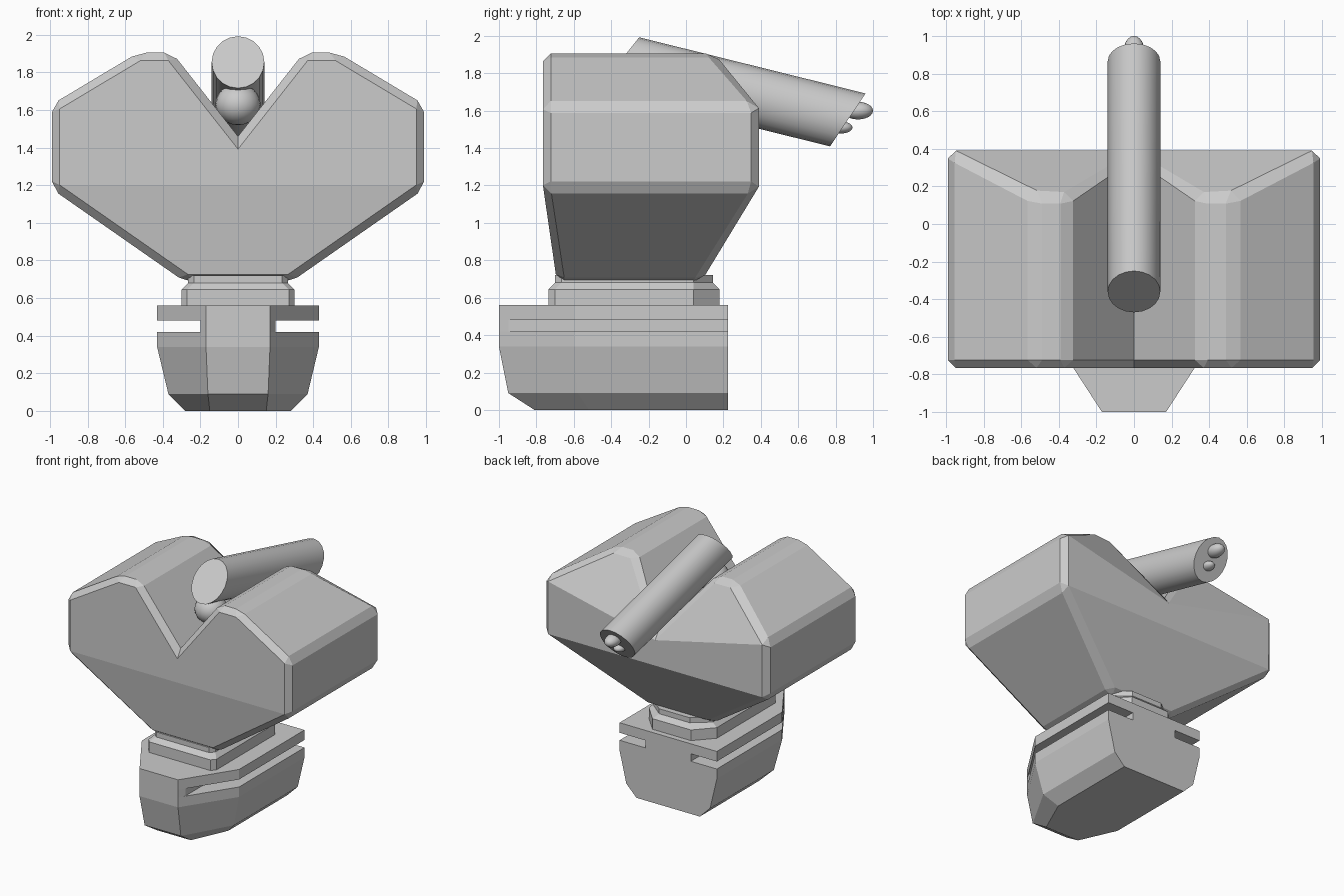
import bpy, bmesh, math
from mathutils import Matrix

if "Cube" in bpy.data.objects:
    bpy.data.objects.remove(bpy.data.objects["Cube"])


def finish(name, bm, smooth=False):
    bmesh.ops.recalc_face_normals(bm, faces=bm.faces[:])
    me = bpy.data.meshes.new(name)
    bm.to_mesh(me)
    bm.free()
    ob = bpy.data.objects.new(name, me)
    bpy.context.collection.objects.link(ob)
    if smooth:
        bpy.ops.object.select_all(action='DESELECT')
        bpy.context.view_layer.objects.active = ob
        ob.select_set(True)
        bpy.ops.object.shade_smooth_by_angle(angle=math.radians(35))
    return ob


def loft(bm, rings, caps=None):
    """Bridge equal-length closed rings and cap both ends."""
    rows = [[bm.verts.new(p) for p in r] for r in rings]
    n = len(rows[0])
    for a, b in zip(rows, rows[1:]):
        for i in range(n):
            j = (i + 1) % n
            bm.faces.new((a[i], a[j], b[j], b[i]))
    for row in (rows[0], rows[-1]):
        for c in (caps or [range(n)]):
            bm.faces.new([row[i] for i in c])
    return rows


def mirror_ring(half, z):
    return [(x, y, z) for x, y in half] + [(-x, y, z) for x, y in reversed(half)]


# Main body: notched profile whose depth changes with height
half = [(.28, .685, -.69, .08), (.99, 1.18, -.765, .39), (.99, 1.63, -.765, .39),
        (.53, 1.905, -.765, .15), (.35, 1.905, -.765, .15)]
prof = half + [(0, 1.46, -.765, .39)] + [(-x, z, f, b) for x, z, f, b in reversed(half)]
bm = bmesh.new()
caps = [(10, 0, 1, 9), (9, 1, 2, 5, 8), (2, 3, 4, 5), (5, 6, 7, 8)]
front, back = loft(bm, [[(x, f, z) for x, z, f, b in prof],
                        [(x, b, z) for x, z, f, b in prof]], caps)
edges = []
for i in range(11):
    j = (i + 1) % 11
    edges += [bm.edges.get((front[i], front[j])), bm.edges.get((back[i], back[j]))]
    if i != 5:
        edges.append(bm.edges.get((front[i], back[i])))
bmesh.ops.recalc_face_normals(bm, faces=bm.faces[:])
bmesh.ops.bevel(bm, geom=edges, offset=.042, offset_type='OFFSET', segments=1,
                profile=.5, affect='EDGES', clamp_overlap=True)
finish("main_body", bm)


# Lower foot with side slots: rows of z, side half width, nose half width, nose y, shoulder y
foot = [(0, .28, .15, -.81, -.52), (.09, .37, .16, -.95, -.58), (.34, .43, .17, -1, -.6),
        (.42, .43, .17, -1, -.6), (.42, .20, .17, -1, -.95), (.48, .20, .17, -1, -.95),
        (.48, .43, .17, -1, -.6), (.56, .43, .17, -1, -.6)]
bm = bmesh.new()
loft(bm, [mirror_ring([(n, yn), (h, ys), (h, .225)], z) for z, h, n, yn, ys in foot])
finish("slotted_foot", bm)

# Collar between foot and body
bm = bmesh.new()
loft(bm, [mirror_ring([(.27 - d, -.735 + d), (.30 - d, -.70 + d), (.30 - d, .04),
                       (.17 - d, .18 - d)], z)
          for z, d in ((.55, 0), (.645, 0), (.68, .035), (.72, .035))])
finish("collar", bm)

# Tilted sight tube with slanted ends
N = 20
rings = []
for top, bottom in ((-.25, -.47), (.96, .77)):
    ring = []
    for k in range(N):
        a = 2 * math.pi * k / N
        t = (1 - math.sin(a)) / 2
        y = top + (bottom - top) * t
        ring.append((.14 * math.cos(a), y, 1.93 - .248 * y - .33 * t))
    rings.append(ring)
bm = bmesh.new()
loft(bm, rings)
finish("sight_tube", bm, True)

# Rounded beads: front support and two rear studs
for name, loc, rad in (("front_bead", (0, -.34, 1.63), (.12, .12, .11)),
                       ("upper_rear_stud", (0, .92, 1.6), (.055, .08, .047)),
                       ("lower_rear_stud", (0, .83, 1.51), (.045, .06, .032))):
    bm = bmesh.new()
    bmesh.ops.create_uvsphere(bm, u_segments=20, v_segments=12, radius=1,
                              matrix=Matrix.Translation(loc) @ Matrix.Diagonal((*rad, 1)))
    finish(name, bm, True)
